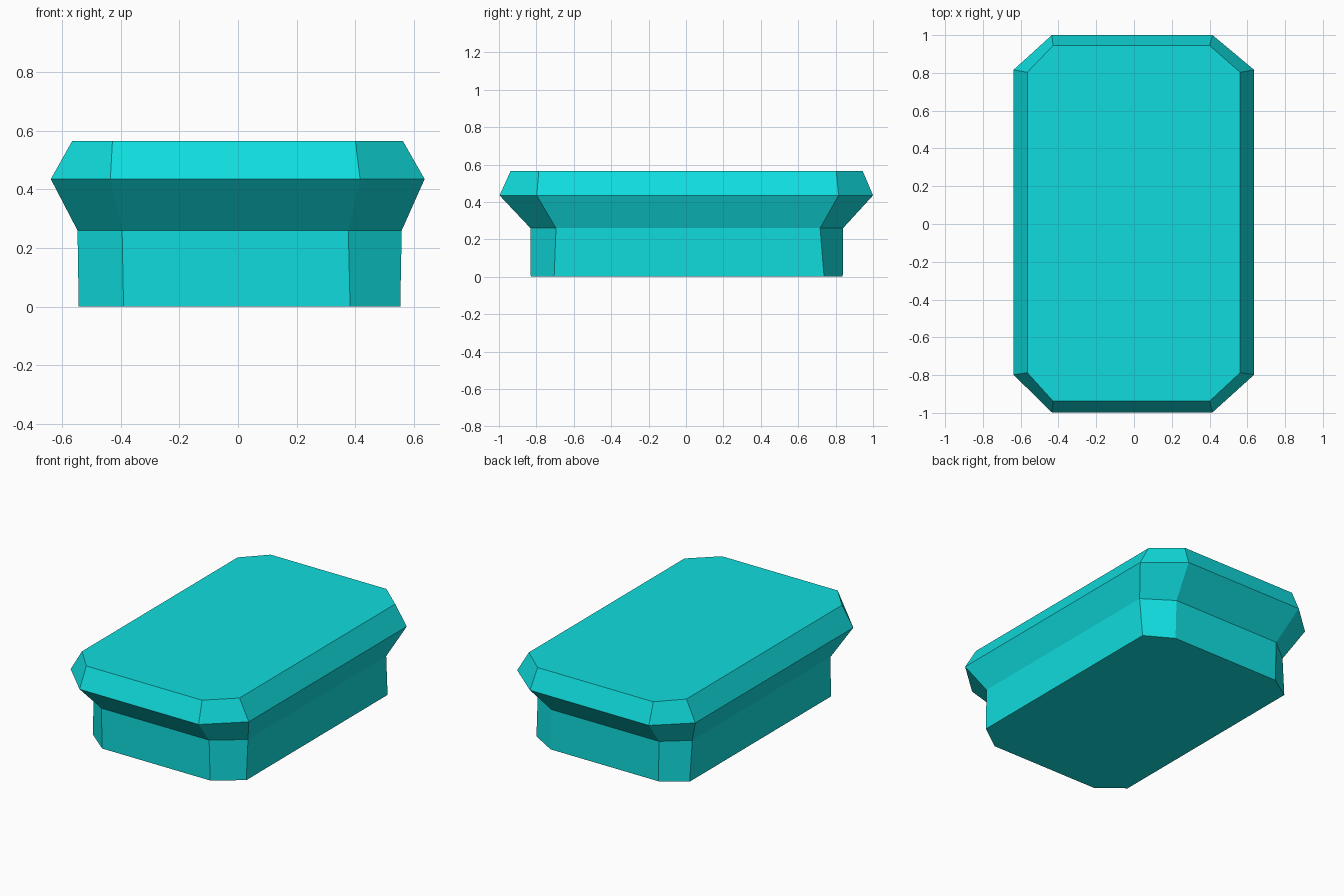
import bpy
import bmesh

default_cube = bpy.data.objects.get("Cube")
if default_cube:
    bpy.data.objects.remove(default_cube, do_unlink=True)

turquoise = bpy.data.materials.new("turquoise")
turquoise.use_nodes = True
colour = (0.005, 0.72, 0.73, 1.0)
turquoise.diffuse_color = colour
turquoise.node_tree.nodes["Principled BSDF"].inputs["Base Color"].default_value = colour


def octagon_ring(bm, height, sides, flats):
    """Add one chamfered rectangle: outer limits, and where the straight edges end."""
    left, right, front, back = sides
    flat_left, flat_right, flat_front, flat_back = flats
    outline = [
        (flat_left, front), (flat_right, front),
        (right, flat_front), (right, flat_back),
        (flat_right, back), (flat_left, back),
        (left, flat_back), (left, flat_front),
    ]
    return [bm.verts.new((x, y, height)) for x, y in outline]


# Sections from the foot, up the flared neck, to the bevelled top
sections = [
    (0.0, (-0.543, 0.553, -0.83, 0.838), (-0.39, 0.382, -0.705, 0.738)),
    (0.26, (-0.547, 0.558, -0.832, 0.84), (-0.395, 0.376, -0.695, 0.717)),
    (0.435, (-0.638, 0.636, -0.997, 1.0), (-0.435, 0.416, -0.798, 0.816)),
    (0.565, (-0.565, 0.562, -0.938, 0.945), (-0.428, 0.4, -0.787, 0.803)),
]

bm = bmesh.new()
rings = [octagon_ring(bm, *section) for section in sections]

# Side walls between neighbouring sections, then the two caps
for lower, upper in zip(rings, rings[1:]):
    for i in range(len(lower)):
        j = (i + 1) % len(lower)
        bm.faces.new((lower[i], lower[j], upper[j], upper[i]))
bm.faces.new(list(reversed(rings[0])))
bm.faces.new(rings[-1])
bmesh.ops.recalc_face_normals(bm, faces=bm.faces)

mesh = bpy.data.meshes.new("capped_block")
bm.to_mesh(mesh)
bm.free()
mesh.materials.append(turquoise)
block = bpy.data.objects.new("capped_block", mesh)
bpy.context.collection.objects.link(block)
